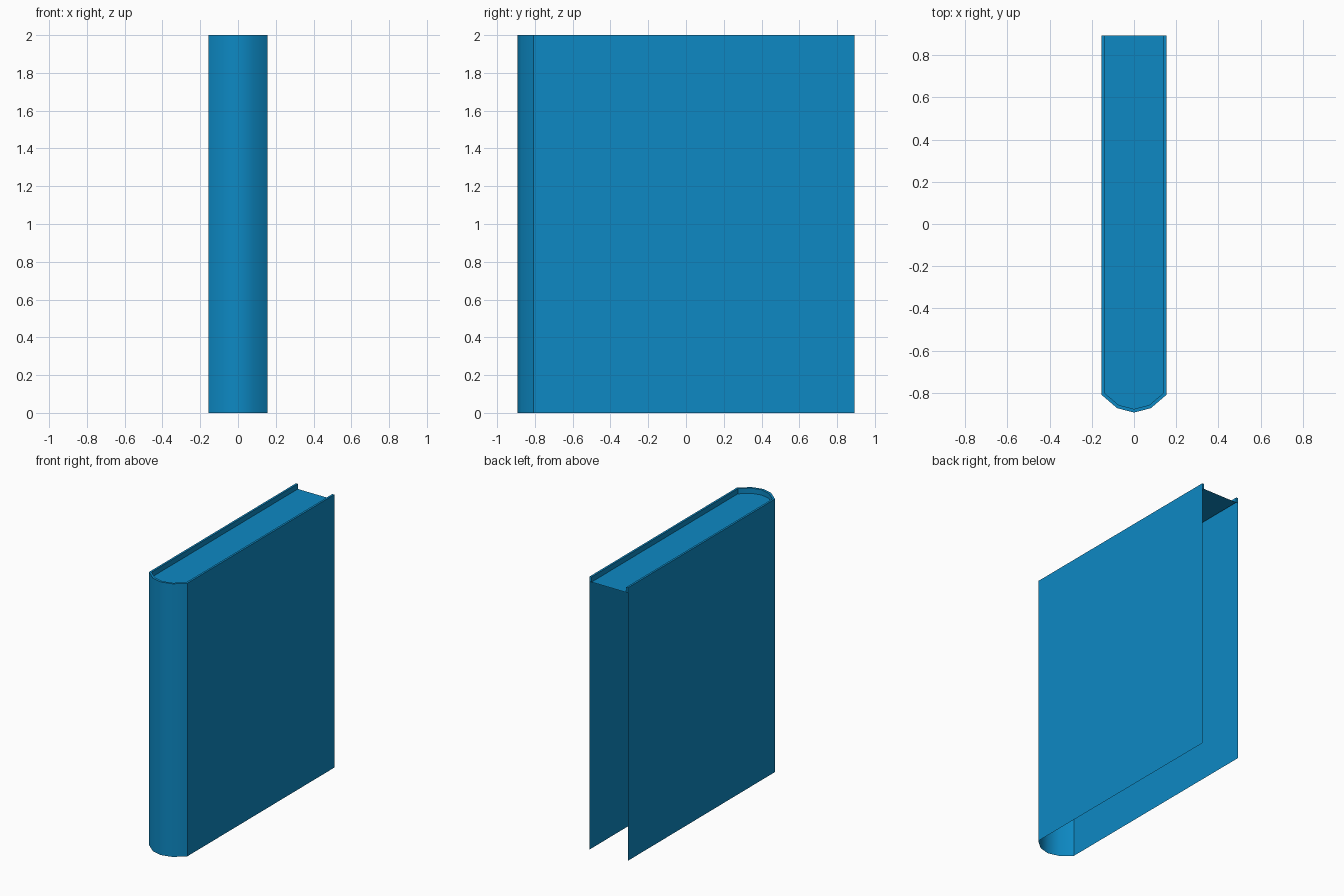
import bpy
import bmesh

if "Cube" in bpy.data.objects:
    bpy.data.objects.remove(bpy.data.objects["Cube"], do_unlink=True)

HEIGHT, PAGE_TOP, BACK = 2.0, 1.962, 0.893

# The single cloth colour
blue = bpy.data.materials.new("book_blue")
colour = (0.004, 0.25, 0.55, 1.0)
blue.use_nodes = True
blue.diffuse_color = colour
blue.node_tree.nodes["Principled BSDF"].inputs["Base Color"].default_value = colour


def mirrored_profile(half):
    """Complete a half outline, running from the back edge to the spine centre."""
    return half + [(-x, y) for x, y in reversed(half[:-1])]


def make_object(name, bm):
    mesh = bpy.data.meshes.new(name)
    bm.to_mesh(mesh)
    bm.free()
    mesh.materials.append(blue)
    obj = bpy.data.objects.new(name, mesh)
    bpy.context.collection.objects.link(obj)
    bpy.ops.object.select_all(action='DESELECT')
    obj.select_set(True)
    bpy.context.view_layer.objects.active = obj
    bpy.ops.object.shade_smooth_by_angle(angle=0.6)
    return obj


outer = mirrored_profile([(0.155, BACK), (0.155, -0.808), (0.08, -0.872), (0, -0.893)])
inner = mirrored_profile([(0.14, BACK), (0.14, -0.80), (0.073, -0.857), (0, -0.876)])

# Cover: thin sheet wrapped around the spine, with a rim folded in at the top
bm = bmesh.new()
levels = [(outer, 0), (outer, PAGE_TOP), (outer, HEIGHT), (inner, HEIGHT), (inner, PAGE_TOP)]
rings = [[bm.verts.new((x, y, z)) for x, y in outline] for outline, z in levels]
for low, high in zip(rings, rings[1:]):
    for i in range(len(low) - 1):
        bm.faces.new((low[i], high[i], high[i + 1], low[i + 1]))

# Small end faces of the rim
bm.faces.new([ring[0] for ring in reversed(rings[1:])])
bm.faces.new([ring[-1] for ring in rings[1:]])
make_object("cover", bm)

# Top of the pages, sunk below the rim
bm = bmesh.new()
bm.faces.new([bm.verts.new((x, y, PAGE_TOP)) for x, y in reversed(inner)])
make_object("page_top", bm)
